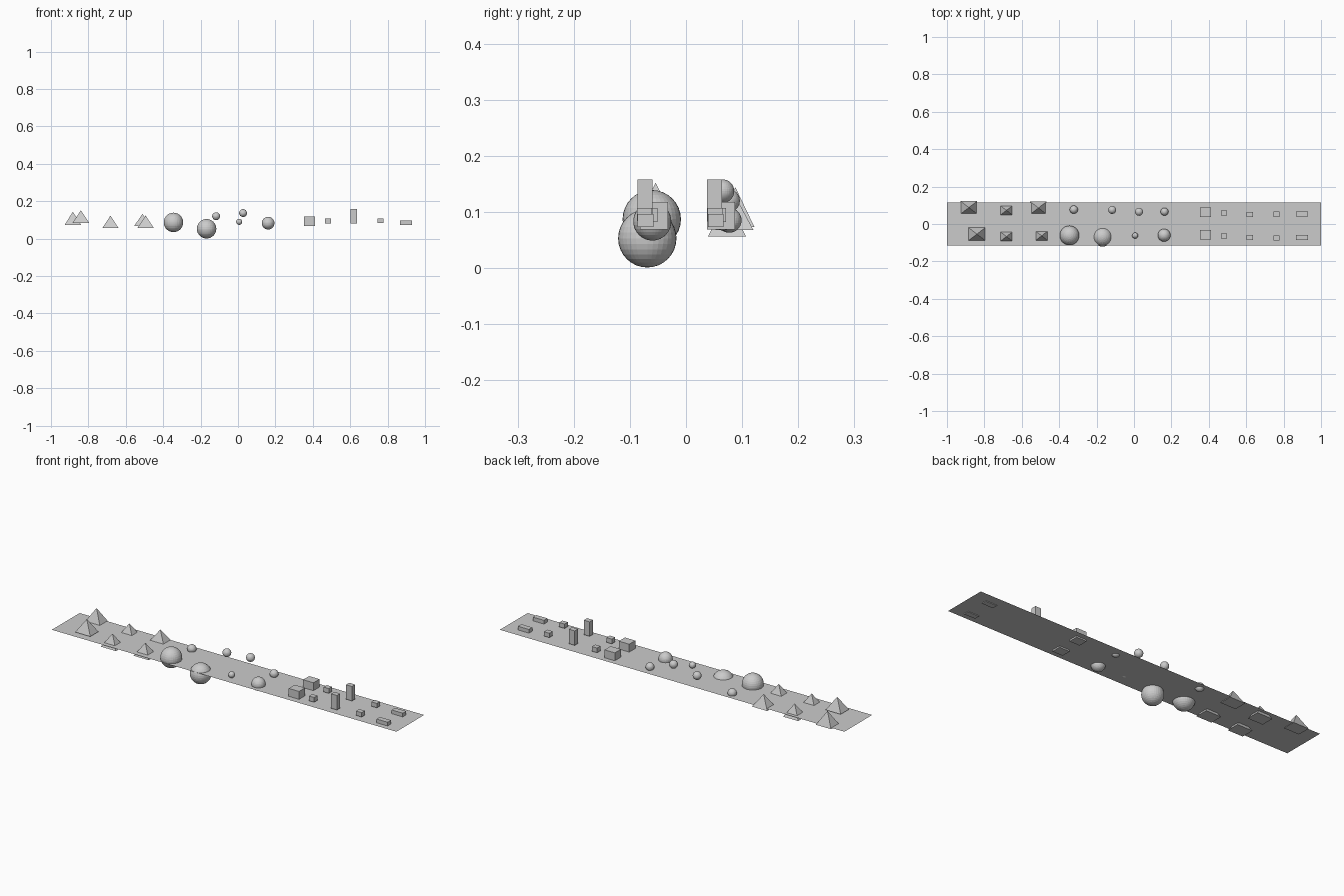
import bpy, bmesh
from mathutils import Matrix

if "Cube" in bpy.data.objects:
    bpy.data.objects.remove(bpy.data.objects["Cube"])


def finish(name, bm):
    mesh = bpy.data.meshes.new(name)
    bmesh.ops.recalc_face_normals(bm, faces=bm.faces)
    bm.to_mesh(mesh)
    bm.free()
    obj = bpy.data.objects.new(name, mesh)
    bpy.context.collection.objects.link(obj)
    return obj


def pyramid(name, x, y, base, top, hx, hy):
    bm = bmesh.new()
    ring = [bm.verts.new((x + sx * hx, y + sy * hy, base))
            for sx, sy in ((-1, -1), (1, -1), (1, 1), (-1, 1))]
    tip = bm.verts.new((x, y, top))
    bm.faces.new(ring[::-1])
    for i in range(4):
        bm.faces.new((ring[i], ring[(i + 1) % 4], tip))
    finish(name, bm)


def ball(name, x, y, z, r):
    bm = bmesh.new()
    bmesh.ops.create_uvsphere(bm, u_segments=32, v_segments=16, radius=r,
                              matrix=Matrix.Translation((x, y, z)))
    finish(name, bm)


def box(name, x, y, z0, z1, w, d):
    bm = bmesh.new()
    m = Matrix.Translation((x, y, (z0 + z1) / 2)) @ Matrix.Diagonal((w, d, z1 - z0, 1))
    bmesh.ops.create_cube(bm, size=1, matrix=m)
    finish(name, bm)


# Thin ground strip
bm = bmesh.new()
bmesh.ops.create_grid(bm, x_segments=1, y_segments=1, size=1,
                      matrix=Matrix.Translation((0, 0, 0.0765)) @ Matrix.Diagonal((1, 0.115, 1, 1)))
finish("ground_strip", bm)

# Pyramids: x, y, base z, tip z
for i, (x, y, b, t) in enumerate([
        (-0.883, 0.088, 0.073, 0.144), (-0.84, -0.054, 0.085, 0.152),
        (-0.682, 0.073, 0.056, 0.123), (-0.682, -0.067, 0.056, 0.123),
        (-0.511, 0.086, 0.068, 0.132), (-0.494, -0.063, 0.057, 0.124)]):
    pyramid(f"pyramid_{i + 1}", x, y, b, t, 0.044, 0.034)

# Balls: x, y, z, radius
for i, p in enumerate([
        (-0.345, -0.061, 0.087, 0.052), (-0.168, -0.069, 0.053, 0.052),
        (0.006, -0.062, 0.09, 0.016), (0.161, -0.06, 0.083, 0.034),
        (-0.322, 0.077, 0.085, 0.022), (-0.117, 0.075, 0.12, 0.021),
        (0.027, 0.065, 0.137, 0.021), (0.163, 0.066, 0.088, 0.021)]):
    ball(f"ball_{i + 1}", *p)

# Box pairs: x, back y, front y, bottom z, top z, width, depth
for i, (x, yb, yf, z0, z1, w, d) in enumerate([
        (0.382, 0.062, -0.057, 0.069, 0.118, 0.06, 0.05),
        (0.481, 0.058, -0.064, 0.082, 0.107, 0.03, 0.027),
        (0.618, 0.051, -0.073, 0.082, 0.158, 0.034, 0.027),
        (0.763, 0.052, -0.074, 0.084, 0.107, 0.032, 0.027),
        (0.897, 0.053, -0.072, 0.073, 0.096, 0.064, 0.028)]):
    box(f"box_back_{i + 1}", x, yb, z0, z1, w, d)
    box(f"box_front_{i + 1}", x, yf, z0, z1, w, d)
